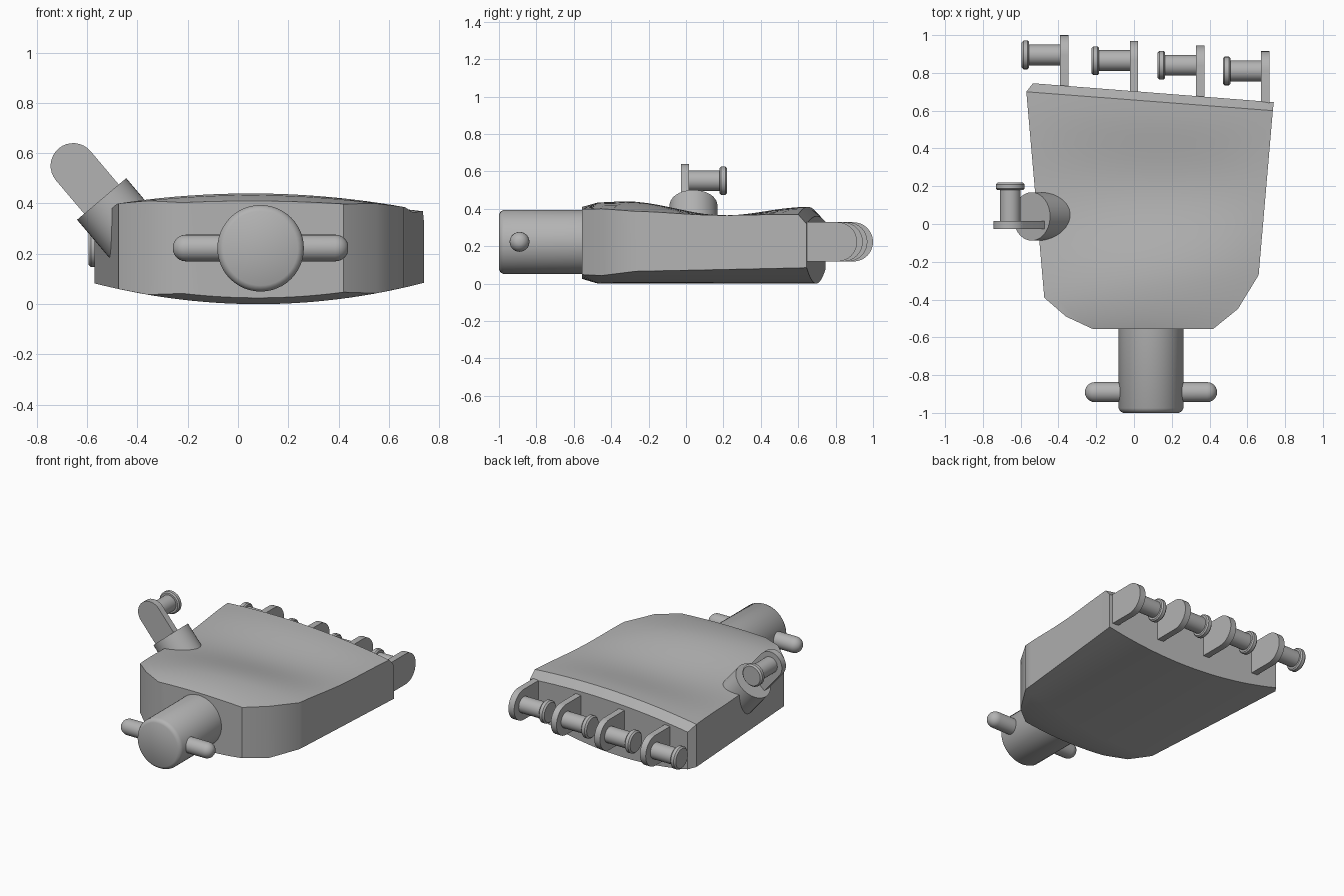
import bpy, bmesh, math
from mathutils import Matrix, Vector

cube = bpy.data.objects.get("Cube")
if cube:
    bpy.data.objects.remove(cube, do_unlink=True)

GREY = (0.45, 0.45, 0.45, 1)
mat = bpy.data.materials.new("plain grey")
mat.use_nodes = True
mat.diffuse_color = GREY
mat.node_tree.nodes["Principled BSDF"].inputs["Base Color"].default_value = GREY


def finish(name, bm, matrix=Matrix()):
    bmesh.ops.recalc_face_normals(bm, faces=bm.faces)
    mesh = bpy.data.meshes.new(name)
    bm.to_mesh(mesh)
    bm.free()
    mesh.materials.append(mat)
    ob = bpy.data.objects.new(name, mesh)
    bpy.context.collection.objects.link(ob)
    ob.matrix_world = matrix
    bpy.ops.object.select_all(action="DESELECT")
    ob.select_set(True)
    bpy.context.view_layer.objects.active = ob
    bpy.ops.object.shade_smooth_by_angle(angle=math.radians(32))
    return ob


def loft(bm, rings):
    """Skin closed rings of points and cap both ends."""
    rows = [[bm.verts.new(p) for p in ring] for ring in rings]
    for a, b in zip(rows, rows[1:]):
        for i in range(len(a)):
            j = (i + 1) % len(a)
            bm.faces.new((a[i], a[j], b[j], b[i]))
    bm.faces.new(rows[0])
    bm.faces.new(rows[-1])


def frame(origin, along, up):
    """Local x runs along, local z runs up."""
    x, z = Vector(along).normalized(), Vector(up).normalized()
    m = Matrix((x, z.cross(x), z)).transposed().to_4x4()
    m.translation = origin
    return m


def lathe(name, profile, matrix, sides=40):
    """Revolve (radius, height) points about local z."""
    bm = bmesh.new()
    turns = [math.tau * i / sides for i in range(sides)]
    loft(bm, [[(r * math.cos(t), r * math.sin(t), h) for t in turns] for r, h in profile])
    return finish(name, bm, matrix)


def finger(name, centre, along, peg_dir, radius, length):
    """Round-ended plate with a headed peg through its tip."""
    m = frame(centre, along, peg_dir)
    bm = bmesh.new()
    arc = [math.pi * (i / 16 - 0.5) for i in range(17)]
    outline = [(radius * math.cos(t), radius * math.sin(t)) for t in arc]
    outline += [(-length, radius), (-length, -radius)]
    loft(bm, [[(u, v, w) for u, v in outline] for w in (-0.022, 0.022)])
    finish(name + "_plate", bm, m)
    lathe(name + "_peg", [(0.055, 0), (0.055, 0.185), (0.068, 0.185), (0.076, 0.193),
                          (0.076, 0.215), (0.066, 0.225)], m, 28)


# Palm: stations run front to back as left x, left y, right x, right y, crown, drop
stations = [(-0.22, -0.555, 0.42, -0.555, 0.045, 0),
            (-0.36, -0.49, 0.55, -0.45, 0.068, 0),
            (-0.475, -0.39, 0.66, -0.27, 0.075, 0)]
STEPS = 16
for k in range(1, STEPS + 1):
    t = k / STEPS
    if t < 0.55:
        crown = 0.0375 * (1 + math.cos(math.pi * t / 0.55))
    else:
        crown = 0.0225 * (1 - math.cos(math.pi * (t - 0.55) / 0.45))
    stations.append((-0.475 - 0.095 * t, -0.39 + 1.09 * t,
                     0.66 + 0.075 * t, -0.27 + 0.87 * t, crown, 0))
stations.append((-0.535, 0.745, 0.74, 0.645, 0.045, 0.05))

COLS = 20
rings = []
for n, (xl, yl, xr, yr, crown, drop) in enumerate(stations):
    top, bottom = [], []
    for i in range(COLS + 1):
        s = i / COLS
        x, y = xl + (xr - xl) * s, yl + (yr - yl) * s
        z_top = 0.365 + crown * (1 - ((x - 0.05) / 0.72) ** 2) - drop
        z_low = 0.085 * ((x - 0.08) / 0.66) ** 2 + (0.025 if n == 0 else 0)
        top.append((x, y, z_top))
        bottom.append((x, y, z_low))
    rings.append(top + bottom[::-1])
bm = bmesh.new()
loft(bm, rings)
finish("palm", bm)

# Wrist barrel and cross pin
lathe("wrist", [(0.172, -0.1), (0.172, 0.475), (0.163, 0.491), (0.148, 0.5)],
      frame((0.09, -0.5, 0.222), (1, 0, 0), (0, -1, 0)), 48)
R, HALF = 0.053, 0.35
cap = [math.pi / 2 * i / 6 for i in range(6)]
upper = [(R * math.cos(a), HALF - R + R * math.sin(a)) for a in cap]
lower = [(r, -h) for r, h in reversed(upper)]
lathe("wrist_pin", lower + upper, frame((0.09, -0.89, 0.223), (0, 1, 0), (1, 0, 0)), 28)

# Four fingers along the back edge
for i, (x, tip) in enumerate([(-0.37, 1.0), (0, 0.97), (0.35, 0.945), (0.695, 0.915)]):
    finger(f"finger_{i + 1}", (x, tip - 0.105, 0.223), (0, 1, 0), (-1, 0, 0), 0.105, 0.3)

# Thumb socket, plate and peg
axis = Vector((-0.647, 0, 0.764)).normalized()
lathe("thumb_socket", [(0.128, -0.33), (0.128, 0)],
      frame((-0.542, 0.04, 0.418), (0, 1, 0), axis))
finger("thumb", (-0.655, -0.005, 0.55), axis, (0, 1, 0), 0.09, 0.25)
